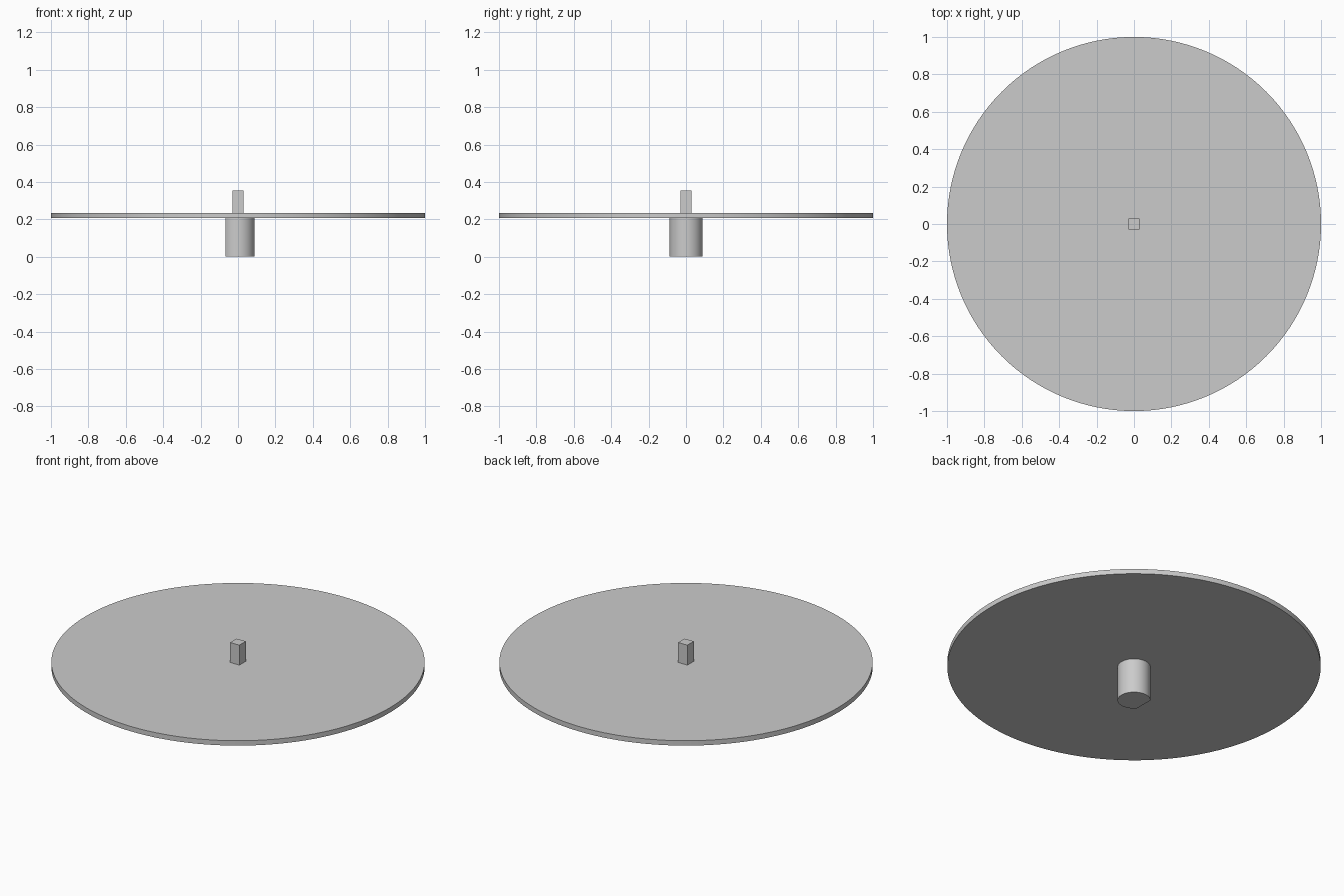
import bpy, bmesh
from mathutils import Vector

cube = bpy.data.objects.get("Cube")
if cube:
    bpy.data.objects.remove(cube, do_unlink=True)

# Heights of the shared joints
SHAFT_TOP, DISC_TOP, PEG_TOP = 0.206, 0.235, 0.353

grey = bpy.data.materials.new("plain grey")
grey.use_nodes = True
colour = (0.6, 0.6, 0.6, 1)
grey.diffuse_color = colour
grey.node_tree.nodes["Principled BSDF"].inputs["Base Color"].default_value = colour


def finish(obj, name):
    obj.name = obj.data.name = name
    obj.data.materials.append(grey)
    return obj


def cylinder(name, radius, bottom, top, sides):
    bpy.ops.mesh.primitive_cylinder_add(
        vertices=sides, radius=radius, depth=top - bottom,
        location=(0, 0, (bottom + top) / 2))
    return finish(bpy.context.object, name)


def smooth(obj):
    bpy.ops.object.select_all(action="DESELECT")
    obj.select_set(True)
    bpy.context.view_layer.objects.active = obj
    bpy.ops.object.shade_smooth_by_angle(angle=0.5)


# Thin round plate
smooth(cylinder("disc", 1, SHAFT_TOP, DISC_TOP, 128))

# D-shaped shaft: a cylinder with one side sliced flat
shaft = cylinder("shaft", 0.088, 0, SHAFT_TOP, 64)
bm = bmesh.new()
bm.from_mesh(shaft.data)
cut = bmesh.ops.bisect_plane(
    bm, geom=bm.verts[:] + bm.edges[:] + bm.faces[:],
    plane_co=Vector((-0.068, 0, 0)), plane_no=Vector((-1, 0, 0)), clear_outer=True)
bmesh.ops.holes_fill(bm, edges=[e for e in bm.edges if e.is_boundary])
bmesh.ops.recalc_face_normals(bm, faces=bm.faces[:])
bm.to_mesh(shaft.data)
bm.free()
smooth(shaft)

# Square peg on top
bpy.ops.mesh.primitive_cube_add(size=1, location=(0, 0, (DISC_TOP + PEG_TOP) / 2))
peg = finish(bpy.context.object, "square_peg")
peg.scale = (0.06, 0.06, PEG_TOP - DISC_TOP)
